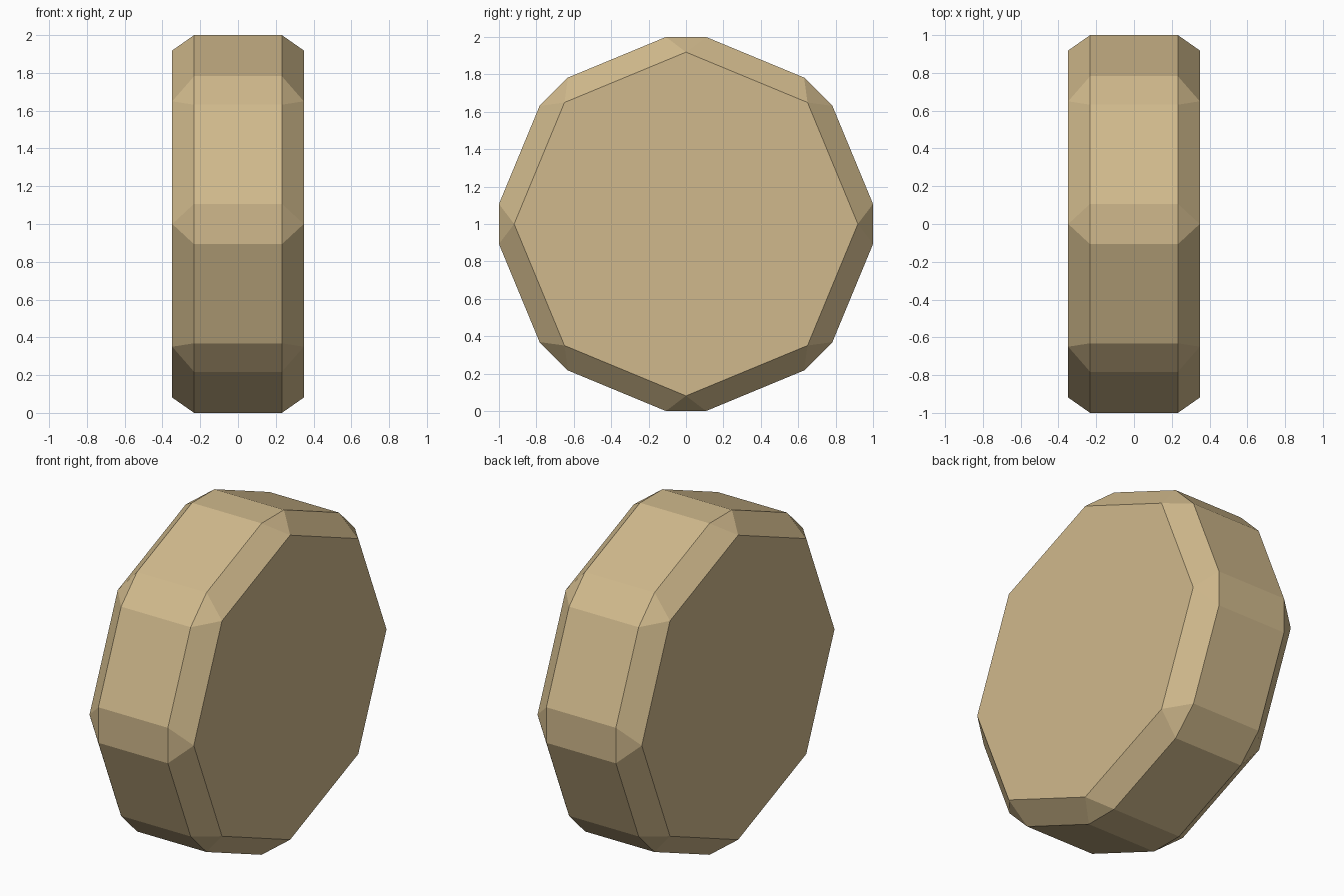
import bpy
import math

cube = bpy.data.objects.get("Cube")
if cube:
    bpy.data.objects.remove(cube, do_unlink=True)

# Sandy tan material
COLOR = (0.63, 0.485, 0.262, 1.0)
sand = bpy.data.materials.new("sandy_tan")
sand.use_nodes = True
sand.diffuse_color = COLOR
sand.node_tree.nodes["Principled BSDF"].inputs["Base Color"].default_value = COLOR

# Octagonal disc lying on its side, axis along x
BEVEL = 0.116
RADIUS = 1 + BEVEL * math.sin(math.pi / 8)  # bevelled corners then reach exactly 1
bpy.ops.mesh.primitive_cylinder_add(
    vertices=8, radius=RADIUS, depth=RADIUS * 2 / 3,
    location=(0, 0, 1), rotation=(0, math.pi / 2, 0))
disc = bpy.context.object
disc.name = "octagonal_disc"
disc.data.materials.append(sand)
bpy.ops.object.transform_apply(location=False, rotation=True, scale=True)
bpy.ops.object.shade_flat()

# Single flat chamfer along every edge
chamfer = disc.modifiers.new("chamfer", 'BEVEL')
chamfer.width = BEVEL
chamfer.segments = 1
chamfer.limit_method = 'NONE'
